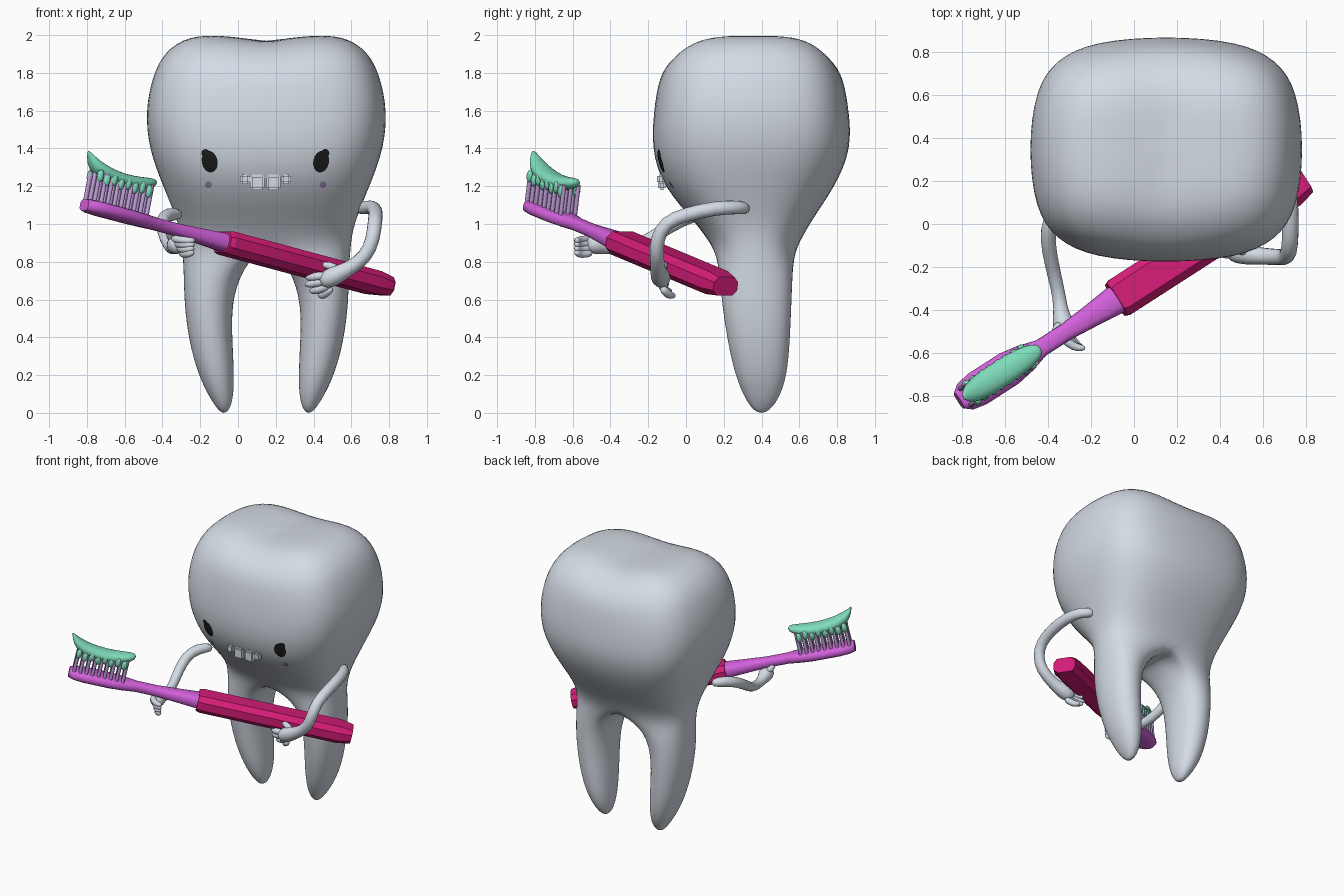
import bpy, bmesh, math
from mathutils import Vector, Matrix
from mathutils.bvhtree import BVHTree

if "Cube" in bpy.data.objects:
    bpy.data.objects.remove(bpy.data.objects["Cube"])


def material(name, rgb):
    m = bpy.data.materials.new(name)
    m.diffuse_color = (*rgb, 1)
    m.use_nodes = True
    m.node_tree.nodes["Principled BSDF"].inputs["Base Color"].default_value = m.diffuse_color
    return m


ENAMEL = material("enamel white", (0.66, 0.71, 0.78))
PINK = material("handle pink", (0.68, 0.012, 0.19))
PURPLE = material("brush purple", (0.66, 0.12, 0.72))
LILAC = material("bristle lilac", (0.52, 0.34, 0.68))
MINT = material("paste mint", (0.21, 0.72, 0.50))
BLACK = material("eye black", (0.012, 0.012, 0.012))
BLUSH = material("cheek violet", (0.36, 0.25, 0.46))


def finish(name, bm, mat, subsurf=0, angle=60):
    bmesh.ops.recalc_face_normals(bm, faces=bm.faces[:])
    me = bpy.data.meshes.new(name)
    bm.to_mesh(me)
    bm.free()
    ob = bpy.data.objects.new(name, me)
    bpy.context.collection.objects.link(ob)
    me.materials.append(mat)
    bpy.ops.object.select_all(action='DESELECT')
    ob.select_set(True)
    bpy.context.view_layer.objects.active = ob
    if subsurf:
        for p in me.polygons:
            p.use_smooth = True
        mod = ob.modifiers.new("smooth", 'SUBSURF')
        mod.levels = mod.render_levels = subsurf
    elif angle:
        bpy.ops.object.shade_smooth_by_angle(angle=math.radians(angle))
    return ob


def bridge(bm, a, b):
    n = len(a)
    for i in range(n):
        bm.faces.new((a[i], b[i], b[(i + 1) % n], a[(i + 1) % n]))


def loft(bm, rings):
    vs = [[bm.verts.new(p) for p in r] for r in rings]
    for a, b in zip(vs, vs[1:]):
        bridge(bm, a, b)
    bm.faces.new(vs[0])
    bm.faces.new(vs[-1])


def oval(a, b, n, count, start=0.0):
    """Superellipse points, exponent n."""
    out = []
    for k in range(count):
        t = start + 2 * math.pi * k / count
        c, s = math.cos(t), math.sin(t)
        out.append((math.copysign(a * abs(c) ** (2 / n), c),
                    math.copysign(b * abs(s) ** (2 / n), s)))
    return out


def sweep(bm, pts, radii, sides=8):
    pts = [Vector(p) for p in pts]
    rings, side = [], None
    for i, p in enumerate(pts):
        d = (pts[min(i + 1, len(pts) - 1)] - pts[max(i - 1, 0)]).normalized()
        side = d.orthogonal() if side is None else side - d * side.dot(d)
        side.normalize()
        up = d.cross(side)
        rings.append([p + side * x + up * y for x, y in oval(radii[i], radii[i], 2, sides)])
    loft(bm, rings)


# Tooth: crown rings (z, half width, front y, back y, squareness)
CX = 0.15
CROWN = [(0.88, .445, .14, .59, 2.5), (1.0, .46, .06, .65, 2.6), (1.2, .545, -.125, .79, 2.8),
         (1.4, .62, -.18, .875, 3.0), (1.6, .637, -.168, .86, 3.1), (1.78, .60, -.14, .83, 3.1),
         (1.91, .54, -.08, .77, 3.0), (2.0, .41, .04, .66, 2.8), (2.02, .21, .2, .52, 2.5)]
# root rings (z, outer, inner, front y, back y), distances from the tooth centre
ROOT = [(0.76, .437, .13, .175, .565), (0.58, .435, .185, .19, .558), (0.38, .41, .18, .22, .55),
        (0.2, .36, .17, .26, .535), (0.08, .30, .175, .31, .495), (0.015, .255, .195, .355, .445)]


def dipped(x, z):
    return z - (.055 * max(0, 1 - abs(x) / .36) if z > 1.85 else 0)


bm = bmesh.new()
rings = []
for z, hw, y0, y1, n in CROWN:
    cy, hd = (y0 + y1) / 2, (y1 - y0) / 2
    rings.append([bm.verts.new((CX + x, cy + y, dipped(x, z)))
                  for x, y in oval(hw * 1.022, hd * 1.022, n, 16)])
for a, b in zip(rings, rings[1:]):
    bridge(bm, a, b)
pole = bm.verts.new((CX, .36, dipped(0, 2.02)))
for i in range(16):
    bm.faces.new((rings[-1][i], rings[-1][(i + 1) % 16], pole))
# saddle between the roots, then the two roots
saddle = [bm.verts.new((CX, y, .91)) for y in (.25, .365, .48)]
base = rings[0]
for side in (1, -1):
    if side == 1:
        prev = [base[(12 + k) % 16] for k in range(9)] + saddle[::-1]
        start = math.radians(240)
    else:
        prev = base[4:13] + saddle
        start = math.radians(60)
    for z, xo, xi, y0, y1 in ROOT:
        cx, cy = CX + side * (xo + xi) / 2, (y0 + y1) / 2
        ring = [bm.verts.new((cx + x, cy + y, z))
                for x, y in oval((xo - xi) / 2 * 1.04, (y1 - y0) / 2 * 1.04, 2.2, 12, start)]
        bridge(bm, prev, ring)
        prev = ring
    tip = bm.verts.new((CX + side * .225, .40, -.005))
    for i in range(12):
        bm.faces.new((prev[i], prev[(i + 1) % 12], tip))
tooth = finish("tooth_body", bm, ENAMEL, 2)

# Face parts are dropped onto the front surface
bpy.context.view_layer.update()
tree = BVHTree.FromObject(tooth, bpy.context.evaluated_depsgraph_get())


def front_y(x, z):
    hit = tree.ray_cast(Vector((x, -2, z)), Vector((0, 1, 0)))[0]
    return hit.y if hit else -.15


def patch(name, x, z, a, b, tilt, mat):
    bm = bmesh.new()
    prev = None
    for f in (1, .66, .33):
        ring = []
        for px, pz in oval(a * f, b * f, 2, 16):
            qx = x + px * math.cos(tilt) - pz * math.sin(tilt)
            qz = z + px * math.sin(tilt) + pz * math.cos(tilt)
            ring.append(bm.verts.new((qx, front_y(qx, qz) - .006, qz)))
        if prev:
            bridge(bm, prev, ring)
        prev = ring
    bm.faces.new(prev)
    ob = finish(name, bm, mat)
    if ob.data.polygons[0].normal.y > 0:
        ob.data.flip_normals()


for side, label in ((-1, "left"), (1, "right")):
    ex = .145 + side * .295
    patch(label + "_eye", ex, 1.33, .042, .058, side * -.2, BLACK)
    patch(label + "_lash", ex + side * .022, 1.375, .022, .022, 0, BLACK)
    patch(label + "_cheek", .147 + side * .303, 1.208, .018, .018, 0, BLUSH)

# Small front teeth
for i, (x, z, w, h) in enumerate([(.037, 1.238, .055, .055), (.102, 1.22, .078, .082),
                                  (.188, 1.22, .074, .082), (.254, 1.238, .053, .055)]):
    bm = bmesh.new()
    bmesh.ops.create_cube(bm, size=1, matrix=Matrix.Translation((x, front_y(x, z + .02) - .002, z))
                          @ Matrix.Diagonal((w, .04, h, 1)))
    bmesh.ops.bevel(bm, geom=bm.edges[:], offset=.011, segments=2, affect='EDGES')
    finish("small_tooth_%d" % (i + 1), bm, ENAMEL)

# Brush frame: U along the brush, S across, N towards the bristles
A, B = Vector((-.81, -.82, 1.10)), Vector((.79, .21, .67))
U = (B - A).normalized()
N = (Vector((0, 0, 1)) - U * U.z).normalized()
S = N.cross(U)


def at(t, s, h):
    return A + U * t + S * s + N * h


# Brush head and neck (t, half width, half thickness)
bm = bmesh.new()
loft(bm, [[at(t, x, y) for x, y in oval(a, b, 2.8, 16)] for t, a, b in
          [(-.005, .042, .032), (.03, .07, .036), (.1, .083, .038), (.28, .083, .037), (.37, .068, .036),
           (.46, .042, .034), (.6, .042, .034), (.75, .055, .042), (.93, .074, .052)]])
finish("brush_head_and_neck", bm, PURPLE, 0, 50)

# Handle with chamfered section
bm = bmesh.new()
rings = []
for t, k in [(.885, .9), (.91, 1), (1.86, 1), (1.95, .8)]:
    w, h, c = .095 * k, .062 * k, .034 * k
    rings.append([at(t, x, y) for x, y in [(w, h - c), (w - c, h), (c - w, h), (-w, h - c),
                                           (-w, c - h), (c - w, -h), (w - c, -h), (w, c - h)]])
loft(bm, rings)
finish("brush_handle", bm, PINK, 0, 20)

# Bristles
bm = bmesh.new()
rot = Matrix((U, S, N)).transposed().to_4x4()
for i in range(9):
    for s in (-.045, 0, .045):
        bmesh.ops.create_cone(bm, cap_ends=True, segments=8, radius1=.012, radius2=.012, depth=.16,
                              matrix=Matrix.Translation(at(.025 + i * .042, s, .11)) @ rot)
finish("bristles", bm, LILAC)

# Toothpaste strip (t, height, half width, half thickness) with drips
bm = bmesh.new()
loft(bm, [[at(t, x, h + y) for x, y in oval(a, b, 2.2, 12)] for t, h, a, b in
          [(-.045, .285, .006, .006), (-.02, .24, .035, .035), (.03, .208, .055, .043), (.1, .187, .064, .042),
           (.21, .175, .066, .04), (.32, .187, .06, .038), (.385, .205, .042, .03), (.41, .213, .018, .012)]])
finish("toothpaste", bm, MINT, 1)
bm = bmesh.new()
for i in range(8):
    for s in (-.05, .05):
        bmesh.ops.create_uvsphere(bm, u_segments=10, v_segments=6, radius=1, matrix=Matrix.Translation(
            at(.03 + i * .045, s, .165 - .012 * (i % 2))) @ rot @ Matrix.Diagonal((.02, .017, .035, 1)))
finish("toothpaste_drips", bm, MINT)

# Arms end in a palm
bm = bmesh.new()
sweep(bm, [(-.30, .14, 1.05), (-.37, .06, 1.055), (-.405, -.03, 1.02), (-.395, -.13, .96), (-.37, -.24, .89),
           (-.345, -.35, .865), (-.34, -.42, .88), (-.325, -.48, .895), (-.31, -.53, .895)],
      [.035, .04, .04, .038, .036, .034, .04, .065, .04])
finish("left_arm", bm, ENAMEL, 1)
bm = bmesh.new()
sweep(bm, [(.62, .33, 1.08), (.69, .28, 1.09), (.725, .15, 1.085), (.73, .0, 1.05), (.725, -.11, 1.01),
           (.715, -.155, .92), (.68, -.155, .83), (.60, -.15, .77), (.55, -.145, .745), (.48, -.13, .71),
           (.43, -.125, .69)],
      [.035, .04, .042, .042, .042, .042, .042, .042, .05, .062, .035])
finish("right_arm", bm, ENAMEL, 1)

# Fingers and thumbs
bm = bmesh.new()
for i in range(4):
    sweep(bm, [(-.35 + .015 * i, -.49, .925 - .026 * i), (-.31 + .01 * i, -.56, .915 - .026 * i),
               (-.25 + .003 * i, -.58, .91 - .02 * i), (-.225 - .003 * i, -.575, .915 - .02 * i)],
          [.022, .023, .021, .01])
sweep(bm, [(-.34, -.46, .91), (-.37, -.50, .95), (-.355, -.53, .98)], [.026, .024, .012])
finish("left_fingers", bm, ENAMEL, 1)
bm = bmesh.new()
for i, (x, y, z) in enumerate([(.36, -.11, .715), (.355, -.10, .68), (.38, -.085, .645), (.425, -.065, .62)]):
    sweep(bm, [(.50, -.13, .725 - .02 * i), ((.5 + x) / 2, y - .035, z + .012), (x + .02, y - .015, z),
               (x, y + .01, z)], [.024, .025, .023, .01])
sweep(bm, [(.54, -.13, .75), (.48, -.12, .785), (.43, -.10, .785)], [.028, .024, .012])
finish("right_fingers", bm, ENAMEL, 1)
